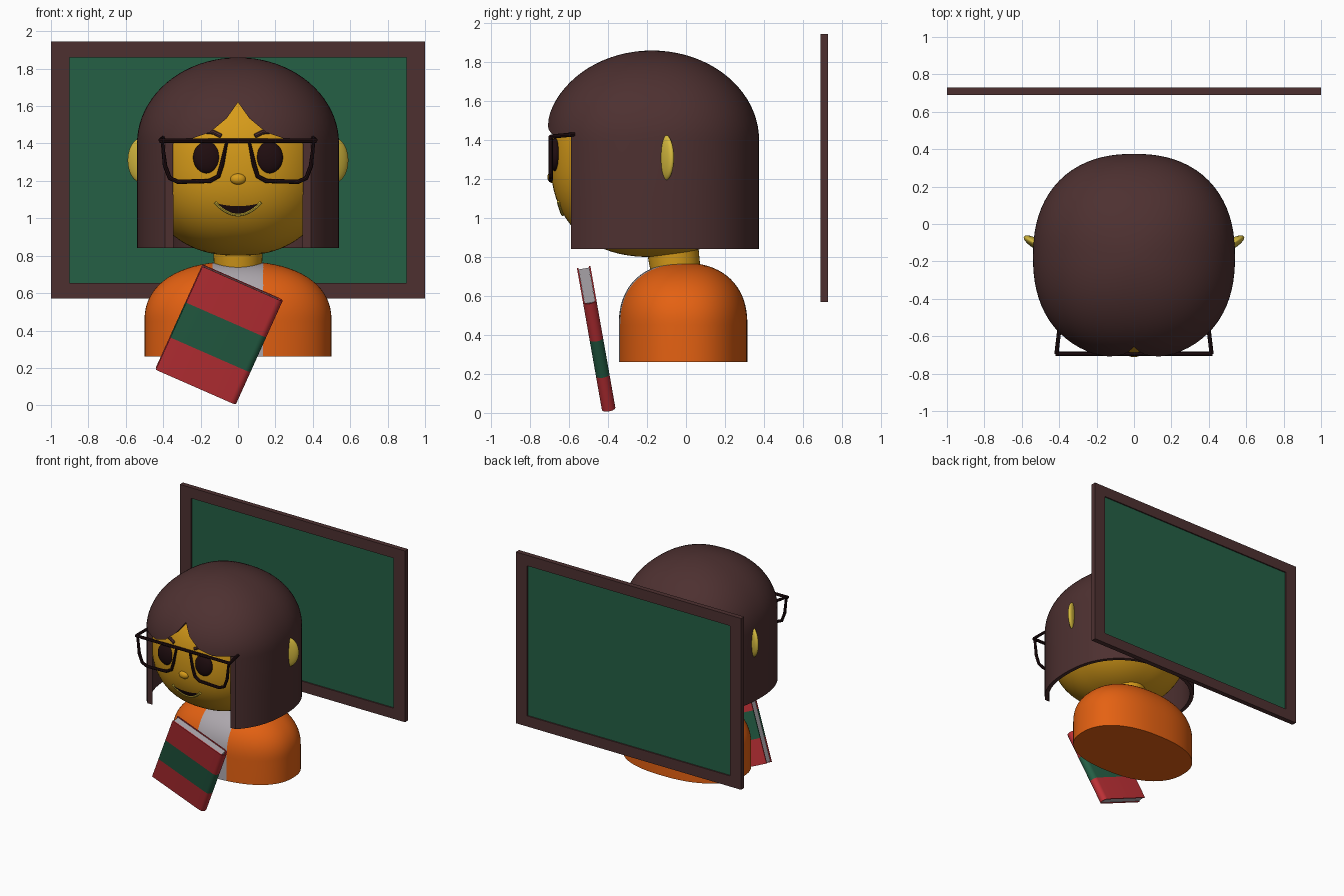
import bpy, bmesh, math
from mathutils import Matrix, Vector

if "Cube" in bpy.data.objects:
    bpy.data.objects.remove(bpy.data.objects["Cube"])


def material(name, r, g, b):
    m = bpy.data.materials.new(name)
    m.use_nodes = True
    m.diffuse_color = (r, g, b, 1)
    m.node_tree.nodes["Principled BSDF"].inputs["Base Color"].default_value = (r, g, b, 1)
    return m


BROWN = material("dark brown", 0.075, 0.03, 0.03)
SKIN = material("golden yellow", 0.68, 0.33, 0.01)
PALE = material("bright yellow", 0.68, 0.5, 0.05)
BLACK = material("near black", 0.014, 0.004, 0.005)
GREEN = material("board green", 0.018, 0.115, 0.06)
ORANGE = material("orange", 0.78, 0.12, 0.006)
GREY = material("light grey", 0.42, 0.39, 0.42)
RED = material("red", 0.52, 0.03, 0.037)
P = 2.3          # roundness shared by head, hair and body
HEAD_Y = -0.175


def finish(ob, *mats, angle=40):
    for m in mats:
        ob.data.materials.append(m)
    bpy.ops.object.select_all(action='DESELECT')
    ob.select_set(True)
    bpy.context.view_layer.objects.active = ob
    bpy.ops.object.shade_smooth_by_angle(angle=math.radians(angle))
    return ob


def add_mesh(name, bm):
    bmesh.ops.recalc_face_normals(bm, faces=bm.faces)
    me = bpy.data.meshes.new(name)
    bm.to_mesh(me)
    bm.free()
    ob = bpy.data.objects.new(name, me)
    bpy.context.collection.objects.link(ob)
    return ob


def box(name, lo, hi, mat):
    bm = bmesh.new()
    bmesh.ops.create_cube(bm, size=1)
    lo, hi = Vector(lo), Vector(hi)
    for v in bm.verts:
        v.co = (lo + hi) / 2 + v.co * (hi - lo)
    return finish(add_mesh(name, bm), mat)


def ball(name, loc, radii, mat, turn=0):
    bm = bmesh.new()
    bmesh.ops.create_uvsphere(bm, u_segments=32, v_segments=20, radius=1)
    bm.transform(Matrix.Translation(loc) @ Matrix.Rotation(turn, 4, 'Z') @ Matrix.Diagonal((*radii, 1)))
    return finish(add_mesh(name, bm), mat)


def prism(name, pts, lo, hi, place):
    """Extrude a closed outline; place(u, v, w) gives the position."""
    bm = bmesh.new()
    a, b = [[bm.verts.new(place(u, v, w)) for u, v in pts] for w in (lo, hi)]
    bm.faces.new(a)
    bm.faces.new(b)
    for i in range(len(pts)):
        j = (i + 1) % len(pts)
        bm.faces.new((a[i], a[j], b[j], b[i]))
    return add_mesh(name, bm)


def tube(name, pts, radius, mat, cyclic=False):
    cu = bpy.data.curves.new(name, 'CURVE')
    cu.dimensions = '3D'
    cu.bevel_depth, cu.bevel_resolution, cu.use_fill_caps = radius, 2, True
    s = cu.splines.new('POLY')
    s.points.add(len(pts) - 1)
    s.use_cyclic_u = cyclic
    for q, p in zip(s.points, pts):
        q.co = (*p, 1)
    ob = bpy.data.objects.new(name, cu)
    bpy.context.collection.objects.link(ob)
    bpy.ops.object.select_all(action='DESELECT')
    ob.select_set(True)
    bpy.context.view_layer.objects.active = ob
    bpy.ops.object.convert(target='MESH')
    return finish(bpy.context.object, mat)


def loft(cy, a, b, rings, closed, n=80):
    """Stack rounded-oval rings (height, scale); ends with scale 0 are poles."""
    bm = bmesh.new()
    loops = []
    for z, s in rings:
        loop = []
        for i in range(n if s > 0 else 1):
            c, d = math.cos(math.tau * i / n), math.sin(math.tau * i / n)
            k = s / (abs(c) ** P + abs(d) ** P) ** (1 / P)
            loop.append(bm.verts.new((a * k * c, cy + b * k * d, z)))
        loops.append(loop)
    for lo, hi in zip(loops, loops[1:]):
        for i in range(n):
            j = (i + 1) % n
            if len(lo) == 1:
                bm.faces.new((lo[0], hi[i], hi[j]))
            elif len(hi) == 1:
                bm.faces.new((lo[i], lo[j], hi[0]))
            else:
                bm.faces.new((lo[i], lo[j], hi[j], hi[i]))
    if closed and len(loops[0]) > 1:
        bm.faces.new(loops[0])
    return bm


def dome(z, h, p, start=0.0, n=20):
    """Ring list following a rounded arc from angle start to the top."""
    out = []
    for i in range(n):
        t = start + (math.pi / 2 - start) * i / n
        c, s = math.cos(t), math.sin(t)
        k = (abs(c) ** p + abs(s) ** p) ** (-1 / p)
        out.append((z + h * k * s, c * k if i or start == 0 else 0))
    return out + [(z + h, 0)]


# Head, and a helper that finds the height of the face surface
finish(add_mesh("head", loft(HEAD_Y, 0.5, 0.52, dome(1.3, 0.5, P, -math.pi / 2, 40), False)), SKIN)


def face(x, z, lift=0.0):
    d = 1 - abs(x / 0.5) ** P - abs((z - 1.3) / 0.5) ** P
    return Vector((x, HEAD_Y - 0.52 * d ** (1 / P) - lift, z))


# Hair: open shell with the face opening and parted fringe cut out
hair = add_mesh("hair", loft(HEAD_Y, 0.54, 0.55, [(0.84, 1), (1.1, 1)] + dome(1.4, 0.46, 2), False))
half = [(0.65, 0.7), (0.65, 1.42), (0.25, 1.425), (0.15, 1.46), (0.06, 1.535)]
outline = half + [(0, 1.62)] + [(-x, z) for x, z in reversed(half)]
cutter = prism("face_cutter", outline, -1, -0.59, lambda u, v, w: (u, w, v))
cutter.hide_render = True
solid = hair.modifiers.new("thickness", 'SOLIDIFY')
solid.thickness, solid.offset = 0.03, -1
cut = hair.modifiers.new("opening", 'BOOLEAN')
cut.object, cut.operation, cut.solver = cutter, 'DIFFERENCE', 'EXACT'
bpy.context.view_layer.objects.active = hair
for m in ("thickness", "opening"):
    bpy.ops.object.modifier_apply(modifier=m)
bpy.data.objects.remove(cutter)
finish(hair, BROWN)

# Ears, eyes, brows and spectacles, mirrored
lens = [(0.405, 1.412), (0.39, 1.28), (0.365, 1.215), (0.32, 1.195), (0.15, 1.2),
        (0.105, 1.225), (0.085, 1.29), (0.06, 1.412)]
for side, s in (("left", 1), ("right", -1)):
    ball(side + "_ear", (s * 0.515, -0.11, 1.31), (0.085, 0.028, 0.12), PALE, s * math.pi / 6)
    ball(side + "_eye", (s * 0.165, -0.67, 1.325), (0.075, 0.034, 0.085), BLACK)
    tube(side + "_brow", [face(s * x, z, 0.004) for x, z in
                          ((0.09, 1.44), (0.13, 1.46), (0.18, 1.465), (0.24, 1.45))], 0.012, BROWN)
    tube(side + "_lens_rim", [(s * x, -0.695, z) for x, z in lens], 0.012, BLACK, True)
    tube(side + "_temple", [(s * 0.415, -0.695, 1.418), (s * 0.4, -0.57, 1.43)], 0.011, BLACK)
tube("brow_bar", [(-0.42, -0.695, 1.415), (0.42, -0.695, 1.415)], 0.012, BLACK)

# Nose and smiling mouth
ball("nose", (0, -0.685, 1.21), (0.042, 0.027, 0.03), SKIN)
bm = bmesh.new()
steps = [i / 10 for i in range(-10, 11)]
rows = [[bm.verts.new(face(0.115 * t, 1.08 - d * (1 - t * t), 0.006)) for t in steps]
        for d in (0.015, 0.035, 0.058)]
for r, q in zip(rows, rows[1:]):
    for i in range(20):
        bm.faces.new((r[i], r[i + 1], q[i + 1], q[i]))
bmesh.ops.remove_doubles(bm, verts=bm.verts, dist=1e-5)
finish(add_mesh("mouth", bm), BLACK)
tube("lower_lip", [face(0.123 * t, 1.085 - 0.066 * (1 - t * t), 0.003) for t in steps], 0.009, PALE)

# Neck
bm = bmesh.new()
bmesh.ops.create_cone(bm, cap_ends=True, segments=40, radius1=0.125, radius2=0.135, depth=0.22)
bm.transform(Matrix.Translation((0, -0.06, 0.78)) @ Matrix.Rotation(math.radians(8), 4, 'X'))
finish(add_mesh("neck", bm), SKIN)

# Torso with a shirt strip down the front
bm = loft(-0.015, 0.5, 0.33, [(0.26, 1)] + dome(0.45, 0.32, P), True)
for x in (-0.135, 0.135):
    bmesh.ops.bisect_plane(bm, geom=bm.verts[:] + bm.edges[:] + bm.faces[:],
                           plane_co=(x, 0, 0), plane_no=(1, 0, 0))
torso = finish(add_mesh("torso", bm), ORANGE, GREY)
for f in torso.data.polygons:
    if abs(f.center.x) < 0.135 and f.center.y < -0.02 and f.normal.z > -0.5:
        f.material_index = 1

# Book: banded cover with rounded spine, and pages
pose = (Matrix.Translation((-0.1, -0.46, 0.378)) @ Matrix.Rotation(math.radians(10), 4, 'X')
        @ Matrix.Rotation(math.radians(24), 4, 'Y'))


def cover_side(r):
    arc = [math.pi * (i / 10 - 0.5) for i in range(11)]
    return [(-0.235, -r)] + [(0.2 + r * math.cos(t), r * math.sin(t)) for t in arc] + [(-0.235, r)]


section = cover_side(0.035) + cover_side(0.027)[::-1]
for name, lo, hi, mat in (("lower", -0.307, -0.115, RED), ("middle", -0.115, 0.092, GREEN),
                          ("upper", 0.092, 0.307, RED)):
    part = prism(name + "_cover", section, lo, hi, lambda u, v, w: (u, v, w))
    part.matrix_world = pose
    finish(part, mat)
pages = box("pages", (-0.228, -0.0265, -0.302), (0.21, 0.0265, 0.302), GREY)
pages.matrix_world = pose

# Board on the wall behind
box("board_panel", (-0.91, 0.7, 0.64), (0.91, 0.72, 1.87), GREEN)
for name, z0, z1 in (("bottom", 0.57, 0.655), ("top", 1.86, 1.945)):
    box(name + "_frame", (-1, 0.69, z0), (1, 0.73, z1), BROWN)
for name, x0, x1 in (("right", -1, -0.9), ("left", 0.9, 1)):
    box(name + "_frame", (x0, 0.69, 0.655), (x1, 0.73, 1.86), BROWN)
